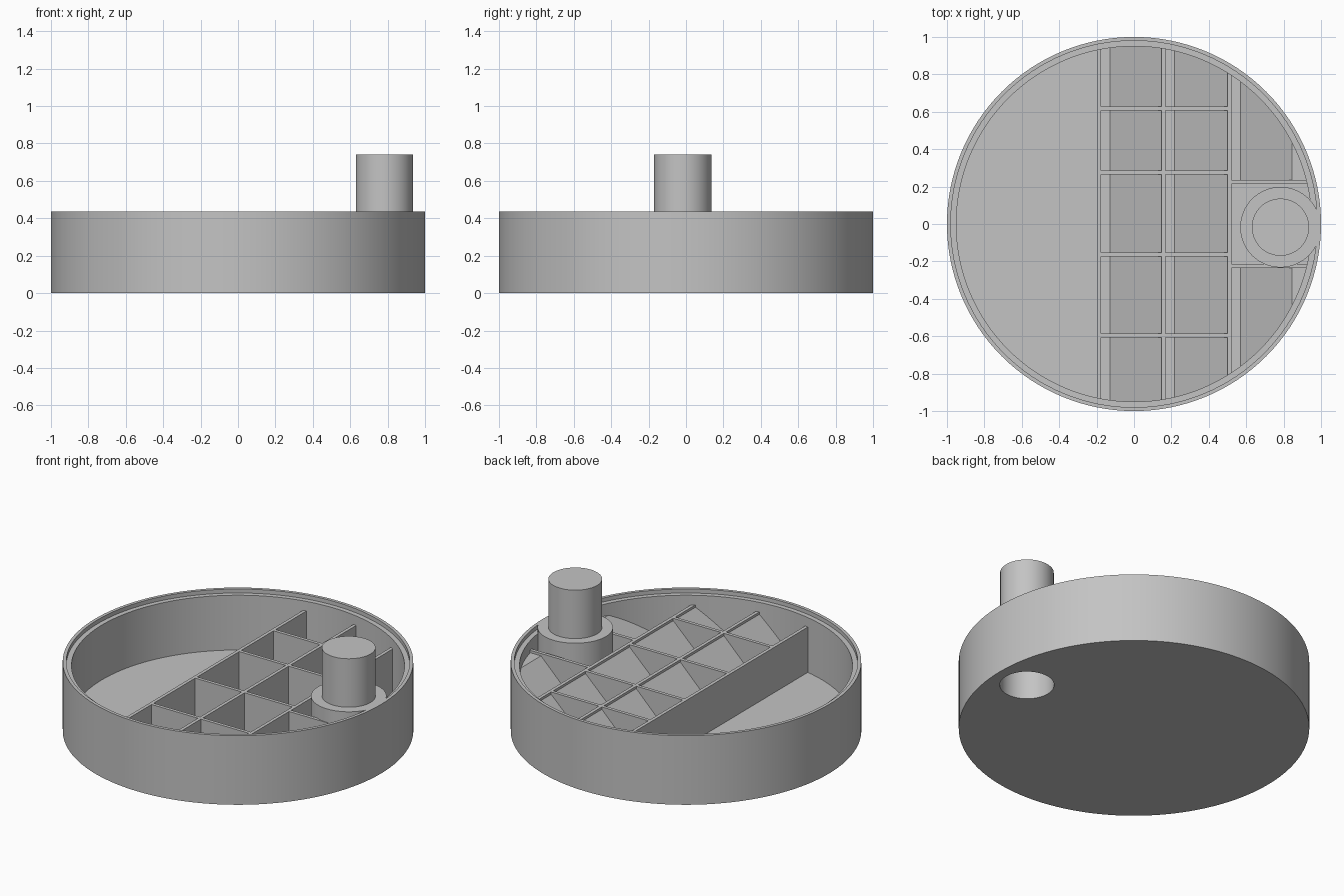
import bpy, bmesh
from math import radians

cube = bpy.data.objects.get("Cube")
if cube:
    bpy.data.objects.remove(cube, do_unlink=True)

grey = bpy.data.materials.new("plain grey")
grey.use_nodes = True
COLOUR = (0.55, 0.55, 0.55, 1)
grey.diffuse_color = COLOUR
grey.node_tree.nodes["Principled BSDF"].inputs["Base Color"].default_value = COLOUR

HEIGHT, FLOOR, WALL_TOP, RAMP_TOP = 0.435, 0.065, 0.35, 0.335
INNER, THICK = 0.95, 0.021
POST_X, POST_Y = 0.783, -0.017


def finish(name, bm):
    bmesh.ops.recalc_face_normals(bm, faces=bm.faces)
    mesh = bpy.data.meshes.new(name)
    bm.to_mesh(mesh)
    bm.free()
    mesh.materials.append(grey)
    obj = bpy.data.objects.new(name, mesh)
    bpy.context.collection.objects.link(obj)
    return obj


def cylinder(name, radius, z0, z1, x=0, y=0, sides=128):
    bm = bmesh.new()
    bmesh.ops.create_cone(bm, cap_ends=True, segments=sides, radius1=radius,
                          radius2=radius, depth=z1 - z0)
    bmesh.ops.translate(bm, verts=bm.verts, vec=(x, y, (z0 + z1) / 2))
    return finish(name, bm)


def prism(name, profile, y0, y1):
    """Extrude an (x, z) profile along y."""
    bm = bmesh.new()
    face = bm.faces.new([bm.verts.new((x, y0, z)) for x, z in profile])
    moved = bmesh.ops.extrude_face_region(bm, geom=[face])["geom"]
    verts = [v for v in moved if isinstance(v, bmesh.types.BMVert)]
    bmesh.ops.translate(bm, verts=verts, vec=(0, y1 - y0, 0))
    # the source face stays as the near cap
    return finish(name, bm)


def box(name, x0, x1, y0, y1):
    base = FLOOR - 0.01
    return prism(name, [(x0, base), (x1, base), (x1, WALL_TOP), (x0, WALL_TOP)], y0, y1)


def activate(obj):
    bpy.ops.object.select_all(action="DESELECT")
    obj.select_set(True)
    bpy.context.view_layer.objects.active = obj


def boolean(obj, cutter, operation):
    mod = obj.modifiers.new("cut", "BOOLEAN")
    mod.operation, mod.object, mod.solver = operation, cutter, "EXACT"
    activate(obj)
    bpy.ops.object.modifier_apply(modifier=mod.name)


def smooth(obj):
    activate(obj)
    bpy.ops.object.shade_smooth_by_angle(angle=radians(30))


# Helpers: cavity, lid recess, peg socket and the inner boundary
cavity = cylinder("cavity_cutter", INNER, FLOOR, 1)
recess = cylinder("recess_cutter", 0.98, 0.41, 1)
socket = cylinder("socket_cutter", 0.155, -0.1, 0.32, POST_X, POST_Y, 64)
bound = cylinder("boundary_cutter", INNER + 0.015, -0.1, 1)

# Round tray with stepped rim
tray = cylinder("round_tray", 1, 0, HEIGHT)
for cutter in (cavity, recess, socket):
    boolean(tray, cutter, "DIFFERENCE")
smooth(tray)

# Collar with socket below and peg above
collar = cylinder("peg_collar", 0.215, 0.01, HEIGHT, POST_X, POST_Y, 64)
boolean(collar, socket, "DIFFERENCE")
smooth(collar)
smooth(cylinder("peg", 0.153, HEIGHT - 0.02, 0.74, POST_X, POST_Y, 64))

# Long dividers
columns = (-0.187, 0.157, 0.51)
inside = []
for i, x in enumerate(columns):
    inside.append(box(f"long_divider_{i + 1}", x - THICK / 2, x + THICK / 2, -1, 1))

# Cross dividers between the outer long dividers
for i, y in enumerate((0.617, 0.275, -0.163, -0.597)):
    inside.append(box(f"cross_divider_{i + 1}", columns[0], columns[2],
                      y - THICK / 2, y + THICK / 2))

# Ramped cell floors
for i in range(2):
    start, end = columns[i] + 0.06, columns[i + 1] - THICK / 2
    inside.append(prism(f"cell_ramp_{i + 1}",
                        [(start, FLOOR), (end, RAMP_TOP), (end, FLOOR - 0.01),
                         (start, FLOOR - 0.01)], -1, 1))

# Side pockets on both sides of the collar
for side, name in ((1, "back"), (-1, "front")):
    y = side * 0.225
    inside.append(box(f"{name}_collar_divider", columns[2], 1, y - THICK / 2, y + THICK / 2))
    inside.append(prism(f"{name}_pocket_ramp",
                        [(0.57, FLOOR), (0.845, RAMP_TOP), (1, RAMP_TOP),
                         (1, FLOOR - 0.01), (0.57, FLOOR - 0.01)],
                        *sorted((y, side))))

# Trim everything to the round wall
for obj in inside:
    boolean(obj, bound, "INTERSECT")

for helper in (cavity, recess, socket, bound):
    bpy.data.objects.remove(helper, do_unlink=True)
